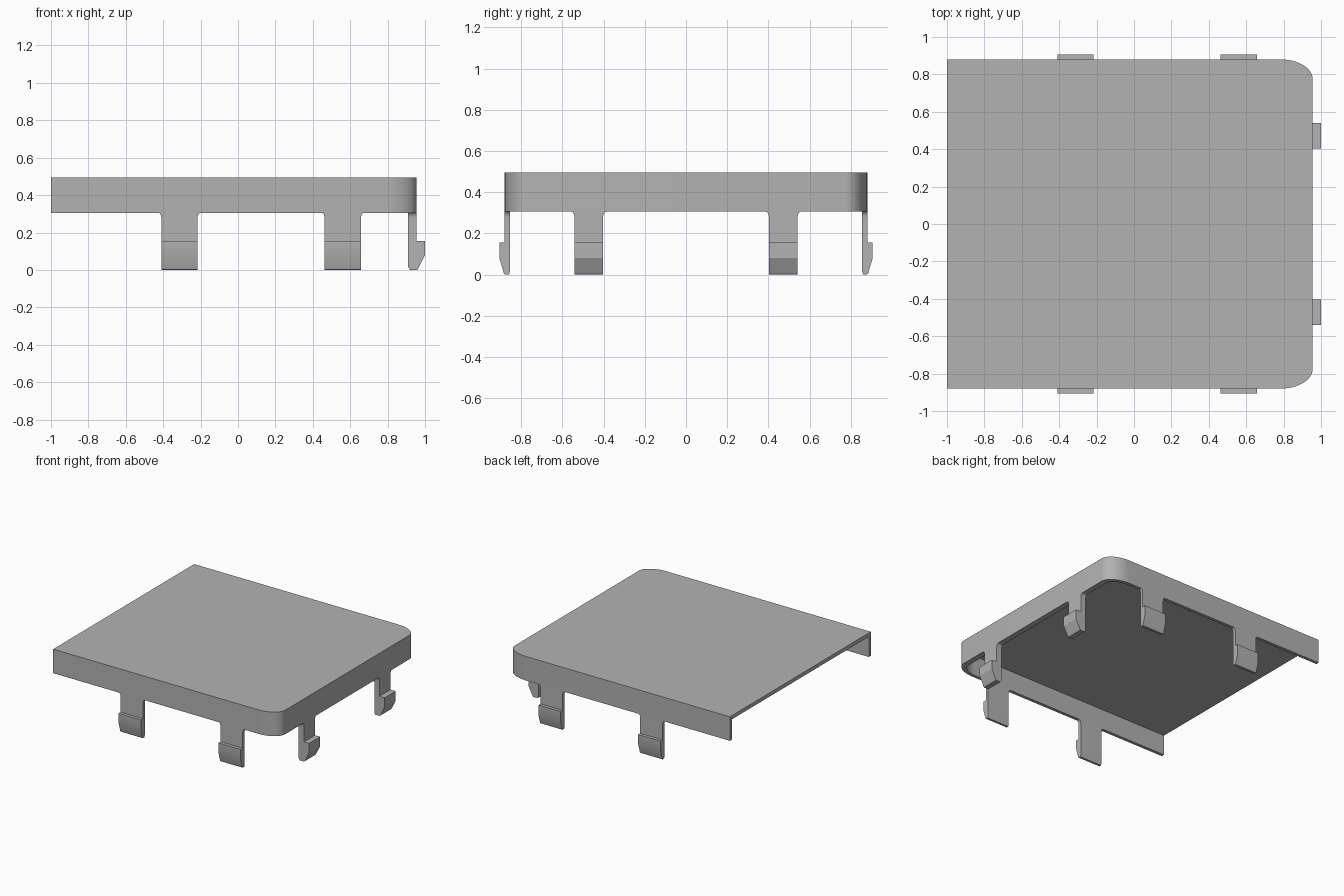
import bpy, bmesh, math
from mathutils import Vector

if "Cube" in bpy.data.objects:
    bpy.data.objects.remove(bpy.data.objects["Cube"], do_unlink=True)

GREY = (0.45, 0.45, 0.45, 1)
mat = bpy.data.materials.new("plain grey")
mat.use_nodes = True
mat.diffuse_color = GREY
mat.node_tree.nodes["Principled BSDF"].inputs["Base Color"].default_value = GREY

WALL_BOTTOM, TOP, PLATE = 0.305, 0.495, 0.03
END_X, SIDE_Y = 0.955, 0.88
END_T, SIDE_T = 0.045, 0.025
UP = Vector((0, 0, 1))


def add_prism(bm, points, u, v, start, depth):
    """Extrude a 2D profile, drawn along u and v, from start by depth."""
    face = bm.faces.new([bm.verts.new(start + u * a + v * b) for a, b in points])
    moved = bmesh.ops.extrude_face_region(bm, geom=[face])["geom"]
    bmesh.ops.translate(bm, vec=depth,
                        verts=[g for g in moved if isinstance(g, bmesh.types.BMVert)])


def make_object(name, bm):
    bmesh.ops.recalc_face_normals(bm, faces=bm.faces)
    mesh = bpy.data.meshes.new(name)
    bm.to_mesh(mesh)
    bm.free()
    obj = bpy.data.objects.new(name, mesh)
    bpy.context.collection.objects.link(obj)
    mesh.materials.append(mat)
    return obj


def smooth(obj):
    bpy.ops.object.select_all(action="DESELECT")
    obj.select_set(True)
    bpy.context.view_layer.objects.active = obj
    bpy.ops.object.shade_smooth_by_angle(angle=math.radians(22))


def outline(x0, x1, y, rx, ry, steps=16):
    """Rectangle with two elliptical corners on the +x end."""
    quarter = [i * math.pi / 2 / steps for i in range(steps + 1)]
    corner = [(x1 - rx + rx * math.cos(a), y - ry + ry * math.sin(a)) for a in quarter]
    return [(x0, -y)] + [(a, -b) for a, b in reversed(corner)] + corner + [(x0, y)]


def slab(name, points, z0, z1):
    bm = bmesh.new()
    add_prism(bm, points, Vector((1, 0, 0)), Vector((0, 1, 0)), UP * z0, UP * (z1 - z0))
    return make_object(name, bm)


# Cover: top plate with a skirt on three sides, open at one end
cover = slab("cover", outline(-1, END_X, SIDE_Y, 0.17, 0.105), WALL_BOTTOM, TOP)
hollow = slab("hollow_cutter",
              outline(-1.2, END_X - END_T, SIDE_Y - SIDE_T, 0.17 - END_T, 0.105 - SIDE_T),
              WALL_BOTTOM - 0.1, TOP - PLATE)
hollow.hide_render = True
cut = cover.modifiers.new("hollow", "BOOLEAN")
cut.operation = "DIFFERENCE"
cut.solver = "EXACT"
cut.object = hollow
bpy.context.view_layer.objects.active = cover
bpy.ops.object.modifier_apply(modifier=cut.name)
bpy.data.objects.remove(hollow, do_unlink=True)
smooth(cover)


def clip(name, base, out, half, thick, reach, tip):
    """Snap clip hanging from the skirt; base lies on the skirt's outer face."""
    along = UP.cross(out)
    bm = bmesh.new()
    # Leg with small fillets where it meets the skirt
    flare, ledge = 0.016, 0.155
    side = [(half, ledge)]
    for i in range(6):
        a = i * math.pi / 10
        side.append((half + flare * (1 - math.cos(a)),
                     WALL_BOTTOM - 0.03 * (1 - math.sin(a))))
    leg = side + [(-a, z) for a, z in reversed(side)]
    add_prism(bm, leg, along, UP, base, -out * thick)
    # Hook with a tapered nose
    hook = [(-thick, ledge), (reach, ledge), (reach, 0.08), (tip, 0.005),
            (tip - 0.006, 0), (-thick * 0.8, 0), (-thick, 0.015)]
    add_prism(bm, hook, out, UP, base - along * half, along * half * 2)
    smooth(make_object(name, bm))


# Clips, mirrored front to back
for sign, label in ((-1, "front"), (1, "back")):
    out = Vector((0, sign, 0))
    for x, place in ((-0.313, "right"), (0.56, "left")):
        clip(f"{label}_{place}_clip", Vector((x, sign * SIDE_Y, 0)), out,
             0.097, SIDE_T, 0.026, 0.004)
    clip(f"end_{label}_clip", Vector((END_X, sign * 0.472, 0)), Vector((1, 0, 0)),
         0.069, END_T, 0.045, 0.008)
